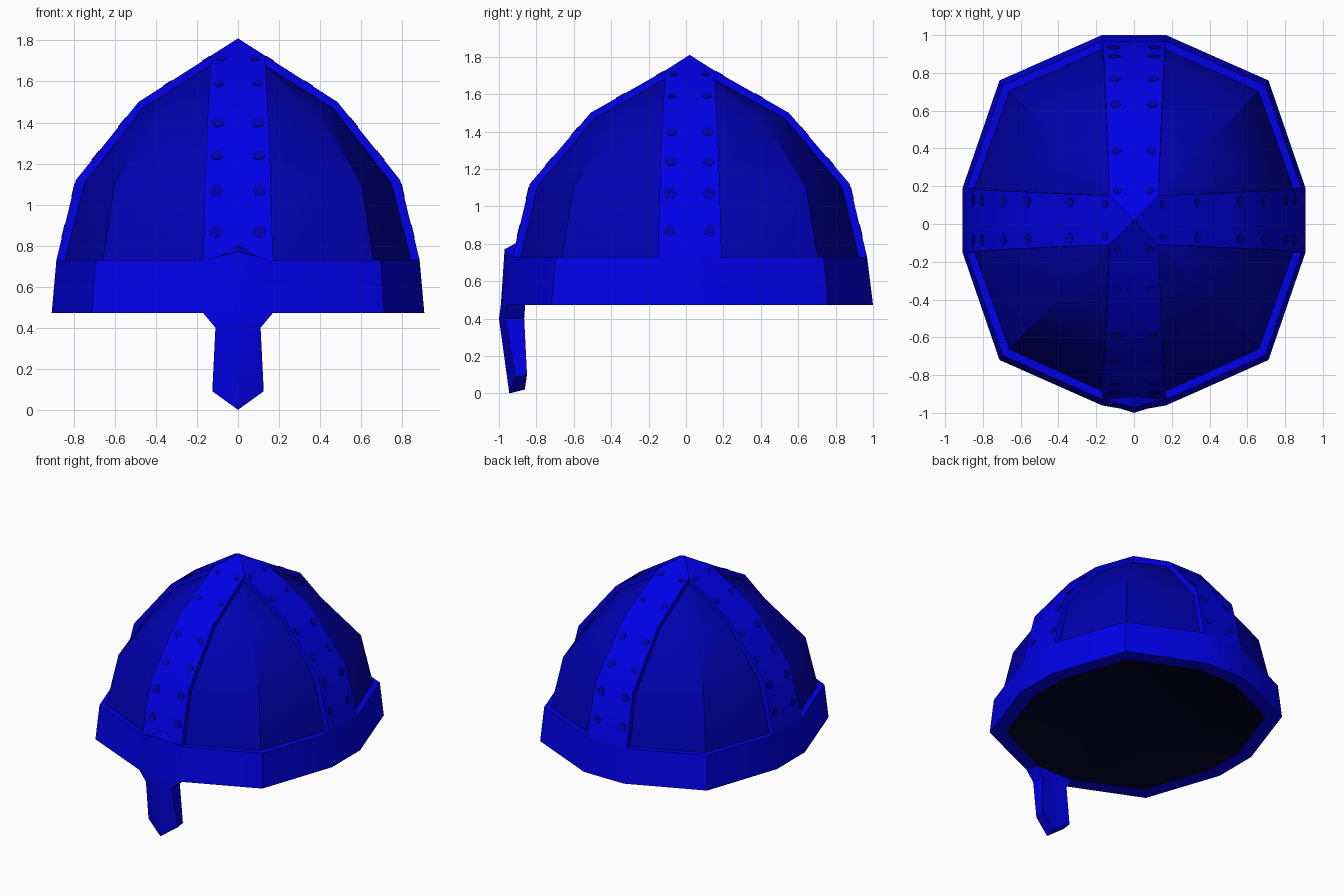
import bpy, bmesh, math
from mathutils import Vector, Matrix

if "Cube" in bpy.data.objects:
    bpy.data.objects.remove(bpy.data.objects["Cube"])

CY = 0.02          # dome centre in y


def material(name, rgb):
    m = bpy.data.materials.new(name)
    m.diffuse_color = (*rgb, 1)
    m.use_nodes = True
    m.node_tree.nodes["Principled BSDF"].inputs["Base Color"].default_value = m.diffuse_color
    return m


BLUE = material("bright blue", (0.0, 0.0, 0.8))
PANEL = material("deep blue", (0.0, 0.0, 0.42))
RIVET = material("rivet blue", (0.0, 0.0, 0.43))
DARK = material("dark lining", (0.0, 0.0, 0.02))


def finish(name, bm, mat, flip=False, recalc=True, angle=32):
    if recalc:
        bmesh.ops.recalc_face_normals(bm, faces=bm.faces)
    if flip:
        bmesh.ops.reverse_faces(bm, faces=bm.faces)
    me = bpy.data.meshes.new(name)
    bm.to_mesh(me)
    bm.free()
    me.materials.append(mat)
    ob = bpy.data.objects.new(name, me)
    bpy.context.collection.objects.link(ob)
    if angle:
        bpy.ops.object.select_all(action='DESELECT')
        ob.select_set(True)
        bpy.context.view_layer.objects.active = ob
        bpy.ops.object.shade_smooth_by_angle(angle=math.radians(angle))
    return ob


def ring(rx, ry, cx, cy, w, z):
    """Twelve-sided outline: four strap flats and four corner points."""
    pts = []
    for sx, sy in ((1, 1), (-1, 1), (-1, -1), (1, -1)):
        q = [(rx, w), (cx, cy), (w, ry)]
        if sx * sy < 0:
            q.reverse()
        pts += [Vector((sx * x, CY + sy * y, z)) for x, y in q]
    return pts


def loft(bm, rings, closed=False, tip=None):
    loops = [[bm.verts.new(p) for p in r] for r in rings]
    pairs = list(zip(loops, loops[1:]))
    if closed:
        pairs.append((loops[-1], loops[0]))
    for a, b in pairs:
        n = len(a)
        for i in range(n):
            j = (i + 1) % n
            bm.faces.new((a[i], a[j], b[j], b[i]))
    if tip:
        t, a = bm.verts.new((0, CY, tip)), loops[-1]
        for i in range(len(a)):
            bm.faces.new((a[i], a[(i + 1) % len(a)], t))


# Brow band: closed ring with a sloped outside
bm = bmesh.new()
loft(bm, [ring(.908, .98, .712, .74, .17, .472),
          ring(.885, .948, .695, .715, .17, .73),
          ring(.835, .895, .65, .675, .17, .73),
          ring(.805, .88, .63, .66, .155, .472)], closed=True)
finish("brow_band", bm, BLUE)

# Recessed dome panels
bm = bmesh.new()
loft(bm, [ring(.845, .905, .66, .685, .17, .725),
          ring(.748, .815, .60, .62, .16, 1.105),
          ring(.465, .510, .375, .385, .145, 1.47),
          ring(.13, .13, .132, .132, .125, 1.68)], tip=1.72)
finish("dome_panels", bm, PANEL)

# Dark inner lining: a shallow ceiling just above the rim
bm = bmesh.new()
loft(bm, [ring(.806, .881, .631, .661, .155, .473),
          ring(.48, .53, .38, .40, .09, .56)], tip=.60)
bm.normal_update()
finish("inner_lining", bm, DARK, flip=True, recalc=False, angle=60)

# Straps: four arms meeting in a pyramid, plus their rivets
HEIGHTS = (.73, 1.12, 1.5, 1.727)
WIDTHS = (.17, .16, .145, .13)
REACH_X = (.885, .79, .485, .13)
REACH_Y = (.948, .855, .53, .13)
RIVETS = ((.87, .107, .033), (1.07, .105, .033), (1.24, .101, .03),
          (1.4, .098, .03), (1.59, .094, .026), (1.71, .085, .023))


def strap(name, reach, angle):
    m = Matrix.Translation((0, CY, 0)) @ Matrix.Rotation(angle, 4, 'Z')
    bm = bmesh.new()
    rows = []
    for i, (r, w, z) in enumerate(zip(reach, WIDTHS, HEIGHTS)):
        ri, zi = (r - .055, z - .02) if i < 3 else (r - .005, z - .07)
        if i == 0:
            zi = z
        rows.append([bm.verts.new(m @ Vector(p)) for p in
                     ((r, -w, z), (r, w, z), (ri, w, zi), (ri, -w, zi))])
    for a, b in zip(rows, rows[1:]):
        for i in range(4):
            j = (i + 1) % 4
            bm.faces.new((a[i], a[j], b[j], b[i]))
    bm.faces.new(rows[0])
    top = bm.verts.new((0, CY, 1.81))
    low = bm.verts.new((0, CY, 1.70))
    a, b, c, d = rows[-1]
    for f in ((a, b, top), (c, d, low), (b, c, low, top), (d, a, top, low)):
        bm.faces.new(f)
    finish(name + "_strap", bm, BLUE)

    # Flush rivet heads lying on the strap surface
    bm = bmesh.new()
    prof = list(zip(reach, HEIGHTS)) + [(0, 1.81)]
    for z, off, rad in RIVETS:
        for (r0, z0), (r1, z1) in zip(prof, prof[1:]):
            if z0 <= z <= z1:
                break
        r = r0 + (r1 - r0) * (z - z0) / (z1 - z0)
        normal = Vector((z1 - z0, 0, r0 - r1)).normalized()
        turn = normal.to_track_quat('Z', 'Y').to_matrix().to_4x4()
        for s in (-1, 1):
            place = Matrix.Translation(Vector((r, s * off, z)))
            bmesh.ops.create_cone(bm, cap_ends=True, segments=8,
                                  radius1=rad, radius2=rad, depth=.006,
                                  matrix=m @ place @ turn)
    finish(name + "_rivets", bm, RIVET, angle=0)


for k, (name, reach) in enumerate((("right", REACH_X), ("back", REACH_Y),
                                   ("left", REACH_X), ("front", REACH_Y))):
    strap(name, reach, k * math.pi / 2)

# Nose guard: ridged plate rising to a small peak on the brow
FRONT_MID = [(0, -.97, .77), (0, -.99, .472), (0, -1.0, .4), (0, -.945, 0)]
FRONT_SIDE = [(.17, -.928, .73), (.17, -.96, .472), (.11, -.965, .4), (.125, -.912, .09)]
BACK_MID = [(0, -.87, .825), (0, -.865, .472), (0, -.88, .4), (0, -.862, .02)]
BACK_SIDE = [(.17, -.88, .73), (.155, -.86, .472), (.11, -.865, .4), (.125, -.85, .1)]
bm = bmesh.new()
for s in (1, -1):
    fm, fs, km, ks = [[bm.verts.new((s * x, y, z)) for x, y, z in pts]
                      for pts in (FRONT_MID, FRONT_SIDE, BACK_MID, BACK_SIDE)]
    for i in range(3):
        bm.faces.new((fm[i], fs[i], fs[i + 1], fm[i + 1]))
        bm.faces.new((km[i], km[i + 1], ks[i + 1], ks[i]))
        bm.faces.new((fs[i], ks[i], ks[i + 1], fs[i + 1]))
    bm.faces.new((fm[0], km[0], ks[0], fs[0]))
    bm.faces.new((fm[3], fs[3], ks[3], km[3]))
bmesh.ops.remove_doubles(bm, verts=bm.verts, dist=.0005)
finish("nose_guard", bm, BLUE)
